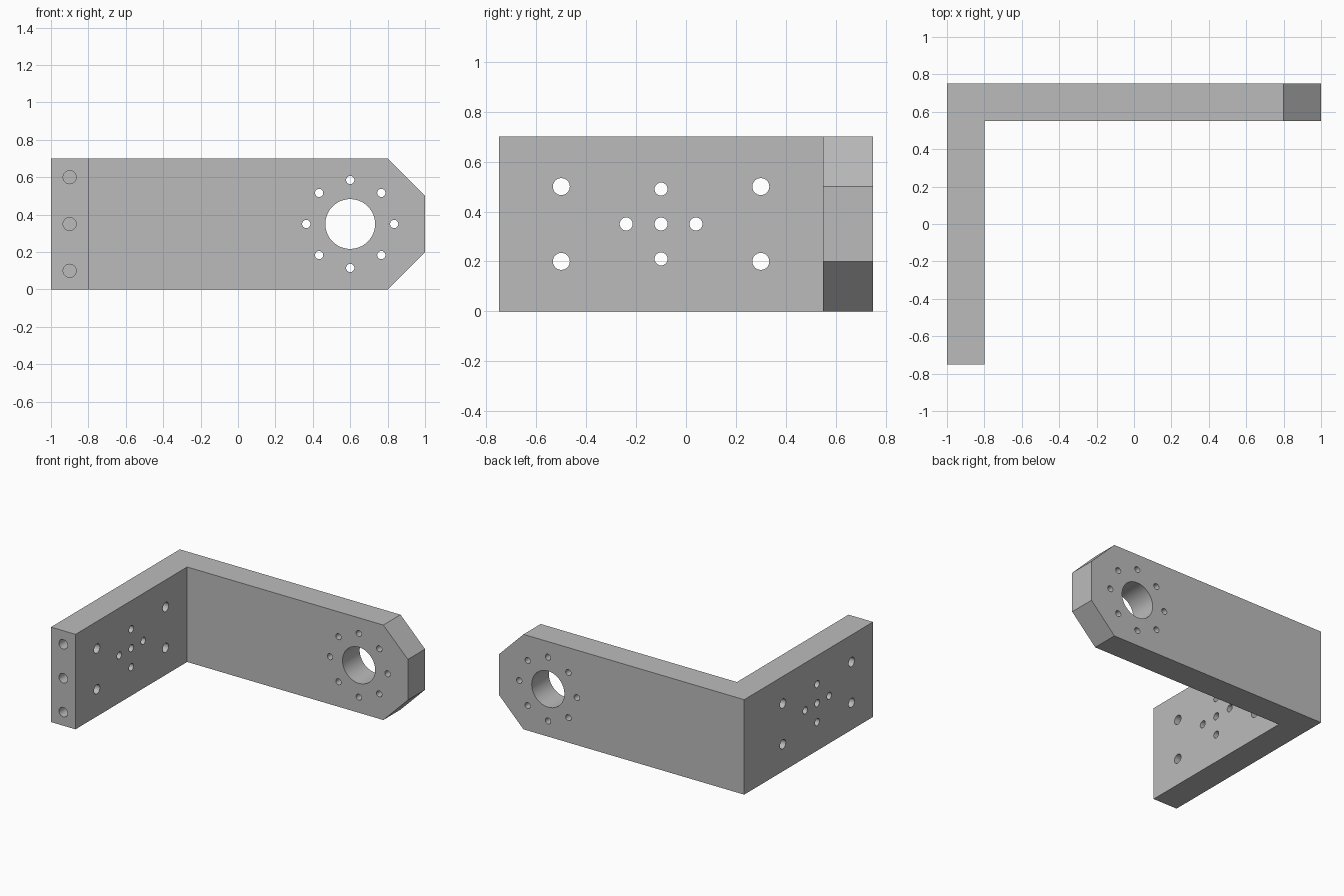
import bpy, bmesh, math
from mathutils import Matrix, Vector

cube = bpy.data.objects.get("Cube")
if cube:
    bpy.data.objects.remove(cube, do_unlink=True)

HEIGHT = 0.7
MID = HEIGHT / 2

steel = bpy.data.materials.new("grey metal")
steel.use_nodes = True
colour = (0.5, 0.5, 0.5, 1)
steel.diffuse_color = colour
steel.node_tree.nodes["Principled BSDF"].inputs["Base Color"].default_value = colour


def add_object(name, bm):
    bmesh.ops.recalc_face_normals(bm, faces=bm.faces[:])
    mesh = bpy.data.meshes.new(name)
    bm.to_mesh(mesh)
    bm.free()
    mesh.materials.append(steel)
    obj = bpy.data.objects.new(name, mesh)
    bpy.context.collection.objects.link(obj)
    return obj


# L-shaped bracket body, extruded upwards
bm = bmesh.new()
outline = [(-1, -0.75), (-0.8, -0.75), (-0.8, 0.55), (1, 0.55), (1, 0.75), (-1, 0.75)]
base = bm.faces.new([bm.verts.new((x, y, 0)) for x, y in outline])
top = bmesh.ops.extrude_face_region(bm, geom=[base])["geom"]
bmesh.ops.translate(bm, vec=(0, 0, HEIGHT),
                    verts=[v for v in top if isinstance(v, bmesh.types.BMVert)])

# Chamfered corners at the end of the long arm
for side in (-1, 1):
    cut = bmesh.ops.bisect_plane(
        bm, geom=bm.verts[:] + bm.edges[:] + bm.faces[:],
        plane_co=(0.8, 0, MID + side * MID), plane_no=Vector((1, 0, side)).normalized(),
        clear_outer=True)
    edges = [e for e in cut["geom_cut"] if isinstance(e, bmesh.types.BMEdge)]
    bmesh.ops.edgeloop_fill(bm, edges=edges)
bracket = add_object("bracket", bm)

# Drill cutters, gathered in one mesh
drills = bmesh.new()


def drill(centre, axis, radius, length, sides=32):
    turn = Vector((0, 0, 1)).rotation_difference(Vector(axis)).to_matrix().to_4x4()
    bmesh.ops.create_cone(drills, cap_ends=True, segments=sides, radius1=radius,
                          radius2=radius, depth=length,
                          matrix=Matrix.Translation(centre) @ turn)


# Large bore and its ring of eight bolt holes
drill((0.6, 0.65, MID), (0, 1, 0), 0.133, 0.4, 64)
for i in range(8):
    a = i * math.pi / 4
    drill((0.6 + 0.235 * math.cos(a), 0.65, MID + 0.235 * math.sin(a)), (0, 1, 0), 0.022, 0.4)

# Mounting holes and centre cross in the short arm
for y in (-0.5, 0.3):
    for z in (0.2, 0.5):
        drill((-0.9, y, z), (1, 0, 0), 0.034, 0.4)
for dy, dz in ((0, 0), (1, 0), (-1, 0), (0, 1), (0, -1)):
    drill((-0.9, -0.1 + 0.14 * dy, MID + 0.14 * dz), (1, 0, 0), 0.026, 0.4)

# Blind holes in the front end of the short arm
for z in (0.1, MID, 0.6):
    drill((-0.9, -0.75, z), (0, 1, 0), 0.035, 0.4)

cutter = add_object("drill_cutters", drills)
cutter.hide_render = True
cutter.hide_viewport = True

boolean = bracket.modifiers.new("holes", 'BOOLEAN')
boolean.operation = 'DIFFERENCE'
boolean.solver = 'EXACT'
boolean.object = cutter

# Apply the holes, drop the cutters and smooth the bores
evaluated = bracket.evaluated_get(bpy.context.evaluated_depsgraph_get())
bracket.data = bpy.data.meshes.new_from_object(evaluated)
bracket.modifiers.clear()
bpy.data.objects.remove(cutter, do_unlink=True)
bpy.ops.object.select_all(action='DESELECT')
bracket.select_set(True)
bpy.context.view_layer.objects.active = bracket
bpy.ops.object.shade_smooth_by_angle(angle=math.radians(30))
